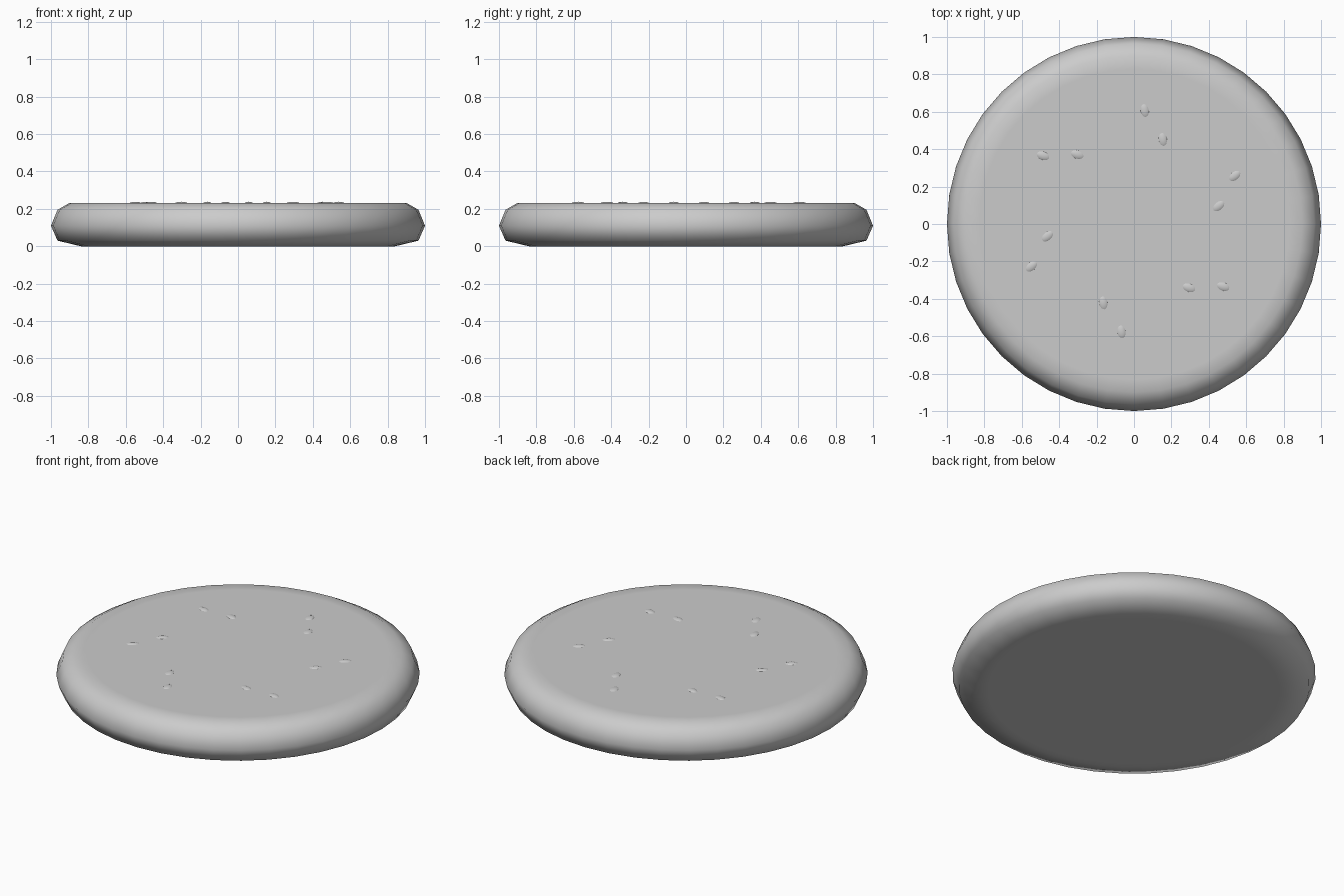
import bpy
import bmesh
from math import cos, sin, pi, radians
from mathutils import Matrix, Vector

cube = bpy.data.objects.get("Cube")
if cube:
    bpy.data.objects.remove(cube, do_unlink=True)

# One plain grey
grey = bpy.data.materials.new("light_grey")
grey.use_nodes = True
colour = (0.6, 0.6, 0.6, 1)
grey.diffuse_color = colour
grey.node_tree.nodes["Principled BSDF"].inputs["Base Color"].default_value = colour


def finish(name, bm):
    """Turn a bmesh into a smooth grey object."""
    bmesh.ops.recalc_face_normals(bm, faces=bm.faces)
    for face in bm.faces:
        face.smooth = True
    mesh = bpy.data.meshes.new(name)
    bm.to_mesh(mesh)
    bm.free()
    mesh.materials.append(grey)
    obj = bpy.data.objects.new(name, mesh)
    bpy.context.collection.objects.link(obj)
    return obj


# Round body: a rim profile turned about z, with flat caps
TOP = 0.232
SIDES = 40
profile = [(0.8, 0), (0.84, 0), (0.965, 0.03), (1, 0.11),
           (0.965, 0.195), (0.9, TOP), (0.83, TOP)]
bm = bmesh.new()
rings = []
for r, z in profile:
    angles = [2 * pi * i / SIDES for i in range(SIDES)]
    rings.append([bm.verts.new((r * cos(a), r * sin(a), z)) for a in angles])
for low, high in zip(rings, rings[1:]):
    for i in range(SIDES):
        j = (i + 1) % SIDES
        bm.faces.new((low[i], low[j], high[j], high[i]))
bm.faces.new(rings[0][::-1])
bm.faces.new(rings[-1])
finish("body", bm)

# Seeds: two low bumps repeated six times around the top
centre = Vector((-0.005, 0.015, 0.222))
seed_size = Matrix.Diagonal((0.045, 0.028, 0.016, 1))
seeds = [("outer_seed", 0.595, 84), ("inner_seed", 0.465, 70)]
for name, radius, bearing in seeds:
    for k in range(6):
        turn = radians(60 * k)
        a = radians(bearing) + turn
        place = Matrix.Translation(centre + Vector((radius * cos(a), radius * sin(a), 0)))
        spin = Matrix.Rotation(radians(100) + turn, 4, 'Z')
        bm = bmesh.new()
        bmesh.ops.create_uvsphere(bm, u_segments=16, v_segments=10, radius=1,
                                  matrix=place @ spin @ seed_size)
        finish(f"{name}_{k + 1}", bm)
